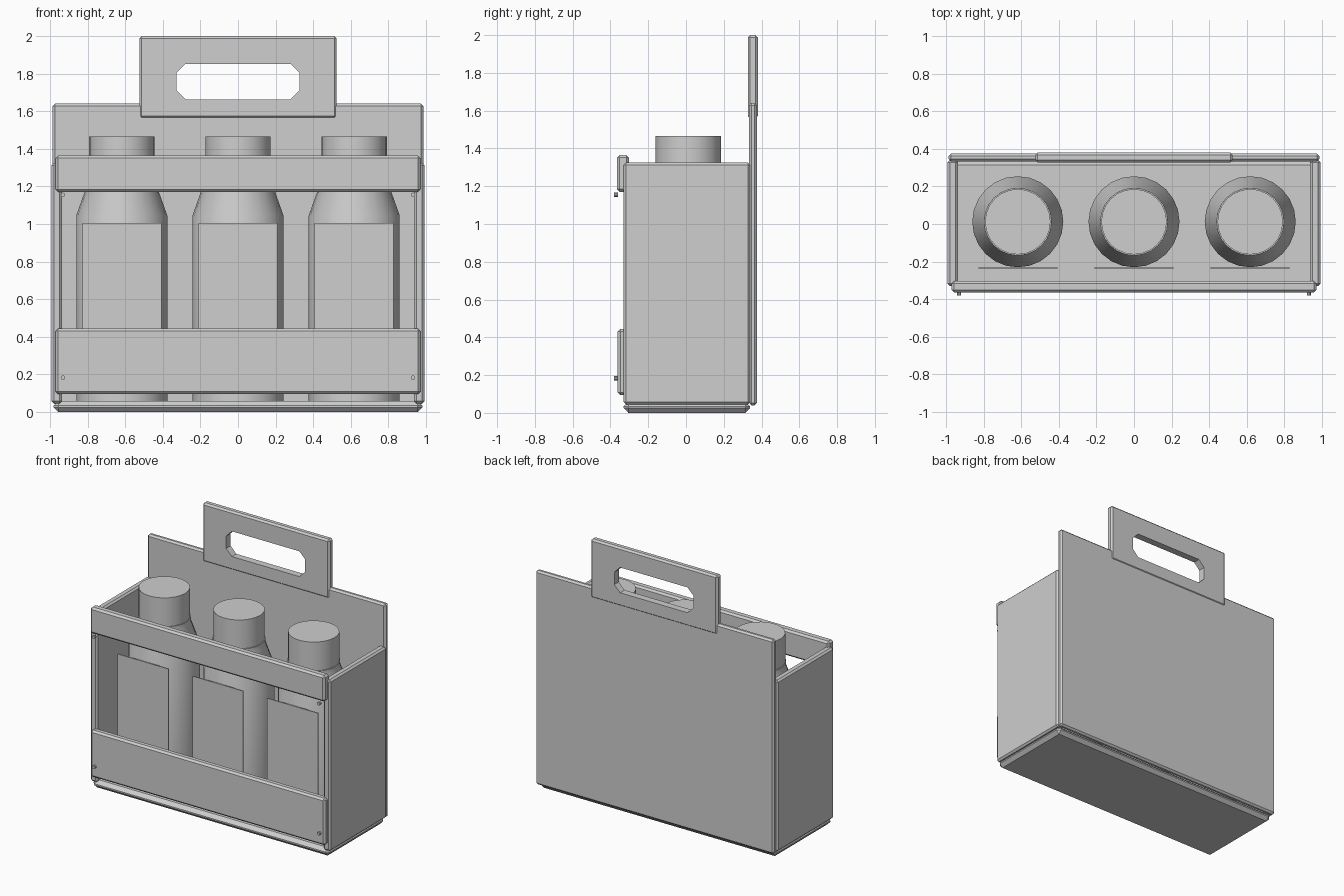
import bpy, bmesh, math
from mathutils import Matrix

if "Cube" in bpy.data.objects:
    bpy.data.objects.remove(bpy.data.objects["Cube"])

grey = bpy.data.materials.new("plain_grey")
grey.diffuse_color = (0.62, 0.62, 0.62, 1)
grey.use_nodes = True
grey.node_tree.nodes["Principled BSDF"].inputs["Base Color"].default_value = grey.diffuse_color


def finish(name, bm, smooth=False):
    bmesh.ops.recalc_face_normals(bm, faces=bm.faces[:])
    mesh = bpy.data.meshes.new(name)
    bm.to_mesh(mesh)
    bm.free()
    mesh.materials.append(grey)
    ob = bpy.data.objects.new(name, mesh)
    bpy.context.collection.objects.link(ob)
    if smooth:
        bpy.ops.object.select_all(action='DESELECT')
        ob.select_set(True)
        bpy.context.view_layer.objects.active = ob
        bpy.ops.object.shade_smooth_by_angle(angle=math.radians(30))
    return ob


def box(name, x, y, z, bevel=0.0):
    """Box from (min, max) ranges, with chamfered edges."""
    bm = bmesh.new()
    size = [r[1] - r[0] for r in (x, y, z)]
    mid = [(r[0] + r[1]) / 2 for r in (x, y, z)]
    bmesh.ops.create_cube(bm, size=1, matrix=Matrix.Translation(mid) @ Matrix.Diagonal((*size, 1)))
    if bevel:
        bmesh.ops.bevel(bm, geom=bm.edges[:], offset=bevel, segments=1, affect='EDGES')
    return finish(name, bm)


def lathe(name, cx, cy, profile, sides=24):
    """Closed solid of revolution from (radius, z) points."""
    bm = bmesh.new()
    rings = [[bm.verts.new((cx + r * math.cos(2 * math.pi * i / sides),
                            cy + r * math.sin(2 * math.pi * i / sides), z))
              for i in range(sides)] for r, z in profile]
    for a, b in zip(rings, rings[1:]):
        for i in range(sides):
            j = (i + 1) % sides
            bm.faces.new((a[i], a[j], b[j], b[i]))
    bm.faces.new(rings[0])
    bm.faces.new(rings[-1])
    return finish(name, bm, smooth=True)


# Crate floor and back
box("floor", (-0.98, 0.98), (-0.33, 0.34), (0, 0.06), 0.025)
box("back_panel", (-0.985, 0.985), (0.333, 0.375), (0.04, 1.64), 0.013)

# Front bands
box("front_band_lower", (-0.97, 0.97), (-0.362, -0.305), (0.095, 0.445), 0.014)
box("front_band_upper", (-0.97, 0.97), (-0.365, -0.302), (1.17, 1.365), 0.014)

# Side walls and fixing pins, mirrored left and right
for s, side in ((-1, "left"), (1, "right")):
    box("side_panel_" + side, sorted((s * 0.935, s * 0.992)), (-0.33, 0.34), (0.045, 1.325), 0.013)
    for z, level in ((0.183, "lower"), (1.155, "upper")):
        bm = bmesh.new()
        bmesh.ops.create_cone(bm, cap_ends=True, segments=10, radius1=0.012, radius2=0.012, depth=0.02,
                              matrix=Matrix.Translation((s * 0.93, -0.37, z)) @ Matrix.Rotation(math.pi / 2, 4, 'X'))
        finish(f"pin_{level}_{side}", bm, smooth=True)

# Handle plate with a chamfered grip opening
handle = box("handle", (-0.525, 0.525), (0.327, 0.38), (1.56, 2.0), 0.013)
bm = bmesh.new()
hw, z0, z1, c = 0.327, 1.663, 1.852, 0.048
outline = [(-hw + c, z0), (hw - c, z0), (hw, z0 + c), (hw, z1 - c),
           (hw - c, z1), (-hw + c, z1), (-hw, z1 - c), (-hw, z0 + c)]
face = bm.faces.new([bm.verts.new((x, 0.2, z)) for x, z in outline])
ext = bmesh.ops.extrude_face_region(bm, geom=[face])
bmesh.ops.translate(bm, vec=(0, 0.3, 0), verts=[v for v in ext["geom"] if isinstance(v, bmesh.types.BMVert)])
cutter = finish("grip_cutter", bm)
cutter.hide_render = True
mod = handle.modifiers.new("grip", 'BOOLEAN')
mod.operation = 'DIFFERENCE'
mod.solver = 'EXACT'
mod.object = cutter
bpy.ops.object.select_all(action='DESELECT')
handle.select_set(True)
bpy.context.view_layer.objects.active = handle
bpy.ops.object.modifier_apply(modifier="grip")
bpy.data.objects.remove(cutter)

# Three bottles with caps and flat labels
for n, x in enumerate((-0.618, 0.0, 0.618), 1):
    lathe(f"bottle_{n}", x, 0.012, [(0.242, 0.06), (0.242, 1.045), (0.18, 1.22), (0.18, 1.25)])
    lathe(f"cap_{n}", x, 0.012, [(0.174, 1.24), (0.174, 1.465)])
    box(f"label_{n}", (x - 0.21, x + 0.21), (-0.24, -0.232), (0.3, 1.005))
